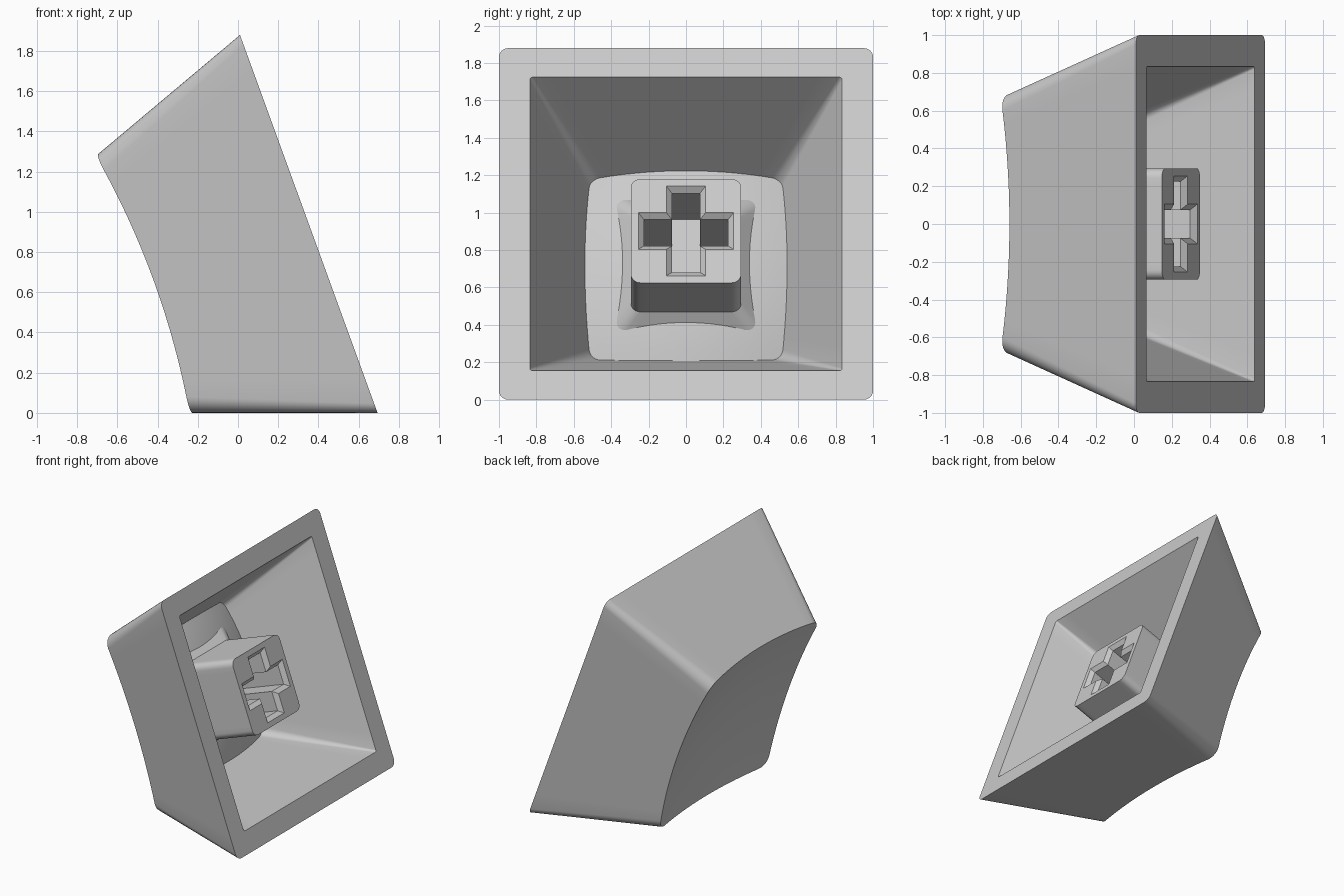
import bpy, bmesh, math
from mathutils import Vector, Matrix

if "Cube" in bpy.data.objects:
    bpy.data.objects.remove(bpy.data.objects["Cube"])

# Single material
grey = bpy.data.materials.new("light grey plastic")
grey.use_nodes = True
COLOUR = (0.6, 0.6, 0.6, 1)
grey.diffuse_color = COLOUR
grey.node_tree.nodes["Principled BSDF"].inputs["Base Color"].default_value = COLOUR

# Local frame: u up along the opening, v across, w = depth behind the opening
TILT = math.radians(20)
C, S = math.cos(TILT), math.sin(TILT)
FRAME = Matrix(((-S, 0, -C, 0.352), (0, 1, 0, 0), (C, 0, -S, 0.94), (0, 0, 0, 1)))


def rounded_square(half, radius, arc=6, side=14):
    """Outline points of a rounded square, with subdivided sides."""
    pts = []
    for k in range(4):
        turn = Matrix.Rotation(k * math.pi / 2, 2)
        c = half - radius
        for i in range(arc + 1):
            a = math.pi / 2 * i / arc
            pts.append(turn @ Vector((c + radius * math.cos(a), c + radius * math.sin(a))))
        for i in range(1, side):
            pts.append(turn @ Vector((c - 2 * c * i / side, half)))
    return pts


def level(outline, w):
    return [Vector((p.x, p.y, w)) for p in outline]


def bowl(p, centre, radius):
    """Depth of a spherical surface at p."""
    return centre + radius - math.sqrt(radius ** 2 - p.x ** 2 - p.y ** 2)


def wall_edge(profile, dish):
    """Ring where a tapering wall meets a spherical surface."""
    count = len(rounded_square(*profile(0)))
    ring = []
    for i in range(count):
        w = dish[0]
        for _ in range(12):
            p = rounded_square(*profile(w))[i]
            w = bowl(p, *dish)
        ring.append(Vector((p.x, p.y, w)))
    return ring


def bowl_rings(edge, dish, steps=10):
    """Shrinking rings from the centre out to the edge."""
    rings = []
    for s in range(1, steps):
        pts = [p.xy * (s / steps) for p in edge]
        rings.append([Vector((p.x, p.y, bowl(p, *dish))) for p in pts])
    return rings + [edge]


def loft(name, rings):
    """Skin a list of equal rings and cap both ends."""
    bm = bmesh.new()
    loops = [[bm.verts.new(FRAME @ p) for p in ring] for ring in rings]
    for a, b in zip(loops, loops[1:]):
        for i in range(len(a)):
            j = (i + 1) % len(a)
            bm.faces.new((a[i], a[j], b[j], b[i]))
    bm.faces.new(loops[0])
    bm.faces.new(loops[-1])
    bmesh.ops.recalc_face_normals(bm, faces=bm.faces)
    mesh = bpy.data.meshes.new(name)
    bm.to_mesh(mesh)
    bm.free()
    mesh.materials.append(grey)
    obj = bpy.data.objects.new(name, mesh)
    bpy.context.collection.objects.link(obj)
    return obj


def select_only(obj):
    bpy.ops.object.select_all(action="DESELECT")
    obj.select_set(True)
    bpy.context.view_layer.objects.active = obj


# Hollow shell: dished face, outer walls, flat rim, inner walls, domed ceiling
def outer(w):
    return 1 - 0.364 * w, 0.05 + 0.04 * w


def inner(w):
    return 0.835 - 0.45 * w, 0.015 + 0.06 * w


DISH, CEILING = (0.757, 3.85), (0.58, 2.0)
rings = bowl_rings(wall_edge(outer, DISH), DISH)
rings += [level(rounded_square(*outer(0)), 0), level(rounded_square(*inner(0)), 0)]
rings += reversed(bowl_rings(wall_edge(inner, CEILING), CEILING))
shell = loft("cap_shell", rings)

# Mounting stem with a flared root
stem = loft("mounting_stem", [
    level(rounded_square(0.295, 0.05), 0.11),
    level(rounded_square(0.295, 0.05), 0.565),
    level(rounded_square(0.385, 0.06), 0.655),
])


# Cross-shaped socket with a chamfered mouth
def cross(length, half):
    pts = []
    for k in range(4):
        turn = Matrix.Rotation(k * math.pi / 2, 2)
        pts += [turn @ Vector(p) for p in ((length, -half), (length, half), (half, half))]
    return pts


cutter = loft("socket_cutter", [
    level(cross(0.265, 0.115), 0.10),
    level(cross(0.225, 0.075), 0.14),
    level(cross(0.225, 0.075), 0.55),
])
cutter.hide_render = True
cut = stem.modifiers.new("socket", "BOOLEAN")
cut.operation = "DIFFERENCE"
cut.solver = "EXACT"
cut.object = cutter
select_only(stem)
bpy.ops.object.modifier_apply(modifier=cut.name)
bpy.data.objects.remove(cutter)

# Smooth curved surfaces, keep the hard edges
for obj in (shell, stem):
    select_only(obj)
    bpy.ops.object.shade_smooth_by_angle(angle=math.radians(30))
